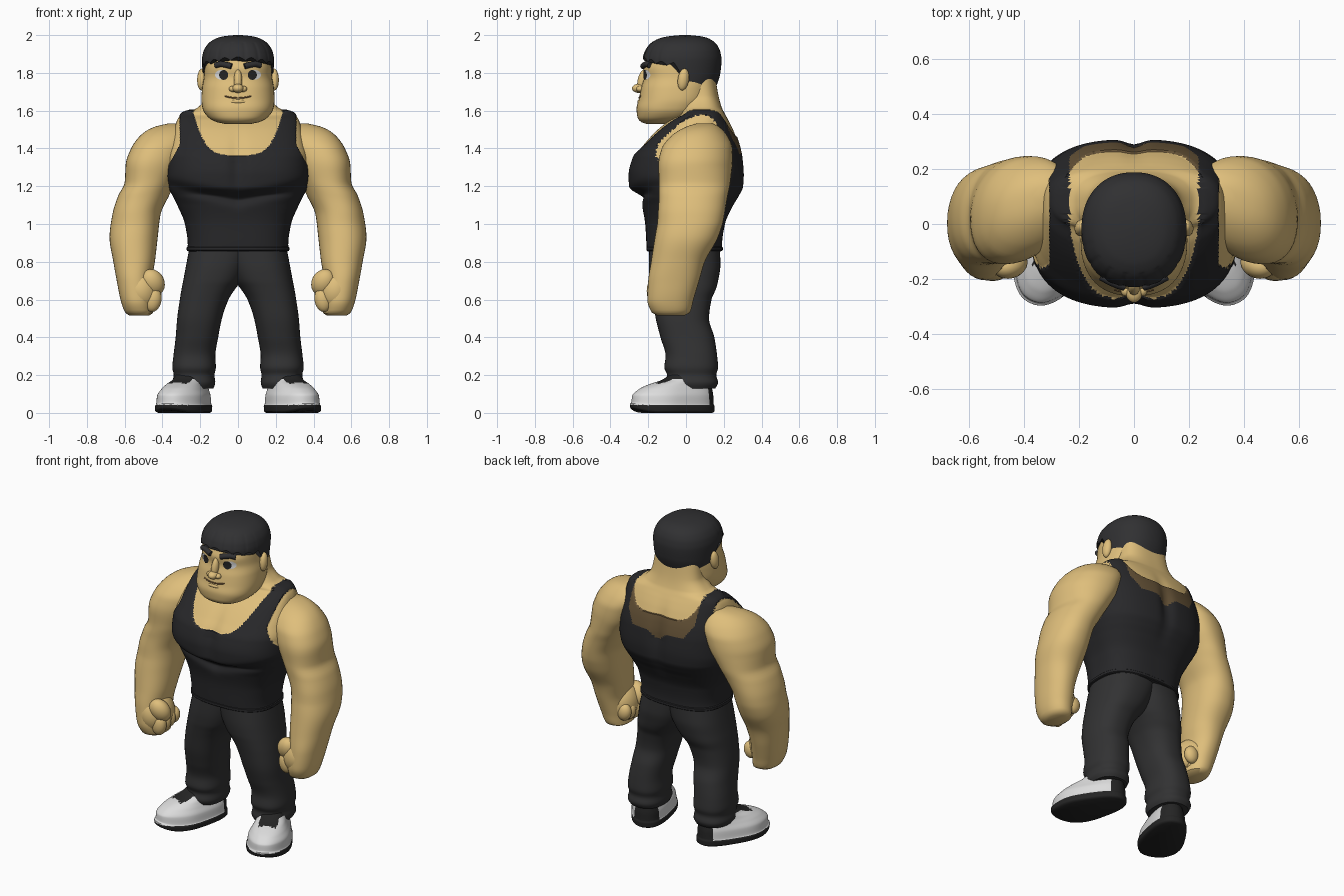
import bpy, bmesh, math
from mathutils import Vector, Matrix

if "Cube" in bpy.data.objects:
    bpy.data.objects.remove(bpy.data.objects["Cube"])


def mat(name, r, g, b):
    m = bpy.data.materials.new(name)
    m.diffuse_color = (r, g, b, 1)
    m.use_nodes = True
    m.node_tree.nodes["Principled BSDF"].inputs["Base Color"].default_value = m.diffuse_color
    return m


SKIN = mat("skin", .74, .52, .2)
SHIRT = mat("shirt black", .021, .021, .023)
PANTS = mat("trouser charcoal", .032, .032, .033)
HAIR = mat("hair black", .03, .03, .032)
WHITE = mat("white", .72, .72, .72)
BROWN = mat("sheer brown", .13, .085, .038)
SOLE = mat("sole black", .018, .018, .018)
LIP = mat("lip brown", .2, .11, .045)


def section(keys, z):
    """Smooth monotone interpolation of section rows (z, x0, x1, y0, y1)."""
    z = min(max(z, keys[0][0]), keys[-1][0])
    i = 0
    while i < len(keys) - 2 and z > keys[i + 1][0]:
        i += 1

    def slope(j, c):
        return (keys[j + 1][c] - keys[j][c]) / (keys[j + 1][0] - keys[j][0])

    def tangent(j, c):
        if j == 0 or j == len(keys) - 1:
            return slope(min(j, len(keys) - 2), c)
        a, b = slope(j - 1, c), slope(j, c)
        return 0 if a * b <= 0 else 2 * a * b / (a + b)
    h = keys[i + 1][0] - keys[i][0]
    t = (z - keys[i][0]) / h
    return [(2*t**3 - 3*t*t + 1) * keys[i][c] + (t**3 - 2*t*t + t) * h * tangent(i, c)
            + (3*t*t - 2*t**3) * keys[i + 1][c] + (t**3 - t*t) * h * tangent(i + 1, c)
            for c in range(1, 5)]


def spow(v, p):
    return math.copysign(abs(v) ** p, v)


def clamp(v):
    return min(1, max(0, v))


def finish(name, bm, mats, rule=None, angle=45):
    bmesh.ops.recalc_face_normals(bm, faces=bm.faces)
    if rule:
        for f in bm.faces:
            f.material_index = rule(f.calc_center_median())
    me = bpy.data.meshes.new(name)
    bm.to_mesh(me)
    bm.free()
    for m in mats:
        me.materials.append(m)
    ob = bpy.data.objects.new(name, me)
    bpy.context.collection.objects.link(ob)
    bpy.ops.object.select_all(action='DESELECT')
    ob.select_set(True)
    bpy.context.view_layer.objects.active = ob
    bpy.ops.object.shade_smooth_by_angle(angle=math.radians(angle))
    return ob


def loft(name, keys, mats, n=40, rows=40, e=2.3, side=1, bottom=None, warp=None,
         rule=None, matrix=None, puff=0):
    """Skin rounded horizontal rings; bottom(angle) may raise the lower rim."""
    keys = sorted(keys)
    bm = bmesh.new()
    rings = []
    levels = [section(keys, keys[0][0] + (keys[-1][0] - keys[0][0]) * r / rows) for r in range(rows + 1)]
    for r in range(rows + 1):
        ring = []
        for k in range(n):
            a = 2 * math.pi * k / n
            lo = bottom(a) if bottom else keys[0][0]
            z = lo + (keys[-1][0] - lo) * r / rows
            x0, x1, y0, y1 = section(keys, z) if bottom else levels[r]
            p = Vector(((x0 + x1) / 2 + (x1 - x0) / 2 * spow(math.cos(a), 2 / e),
                        (y0 + y1) / 2 + (y1 - y0) / 2 * spow(math.sin(a), 2 / e), z))
            if warp:
                p = warp(p)
            ring.append(bm.verts.new((p.x * side, p.y, p.z)))
        rings.append(ring)
    for a, b in zip(rings, rings[1:]):
        for k in range(n):
            bm.faces.new((a[k], a[(k + 1) % n], b[(k + 1) % n], b[k]))
    bm.faces.new(rings[0][::-1])
    bm.faces.new(rings[-1])
    if puff:    # cloth stands slightly proud of the skin
        bmesh.ops.recalc_face_normals(bm, faces=bm.faces)
        bm.normal_update()
        for v in [v for v in bm.verts if all(rule(f.calc_center_median()) for f in v.link_faces)]:
            v.co += v.normal * puff
    ob = finish(name, bm, mats, rule)
    if matrix:
        ob.matrix_world = matrix
    return ob


def blob(name, loc, size, m, rot=(0, 0, 0)):
    bm = bmesh.new()
    bmesh.ops.create_uvsphere(bm, u_segments=24, v_segments=16, radius=1)
    bmesh.ops.scale(bm, vec=size, verts=bm.verts)
    ob = finish(name, bm, [m])
    ob.location, ob.rotation_euler = loc, rot
    return ob


def sym(rows):
    return [(z, -w, w, a, b) for z, w, a, b in rows]


# Torso with neck; the tank top is coloured by neckline and armhole curves
def cloth(c):
    ax = abs(c.x)
    if c.z > 1.22 and ax > .308 + .08 * clamp((1.42 - c.z) / .15) and -.2 < c.y < .2:
        return 0
    if ax > .235:
        return 1
    if c.y < .09:
        return int(c.z < 1.365 + .22 * (ax / .235) ** 4)
    if c.z > 1.465 + .11 * (ax / .235) ** 6:
        return 0
    return 2 if c.z > 1.37 - .055 * max(0, 1 - ax / .07) + 1.5 * max(0, ax - .18) else 1


def cleft(p):
    band = max(0, 1 - abs(p.z - 1.32) / .26)
    p.y *= 1 - .09 * band * math.exp(-(p.x / .04) ** 2)
    if p.y < 0:     # chest underside arches up away from the middle
        p.y += .03 * math.exp(-((p.z - 1.13 - .2 * abs(p.x)) / .03) ** 2)
    return p


torso = sym([(.86, .265, -.2, .185), (.89, .26, -.203, .185), (1, .275, -.21, .2), (1.1, .315, -.23, .245),
             (1.15, .34, -.255, .275), (1.2, .364, -.298, .298), (1.26, .374, -.3, .302),
             (1.35, .374, -.278, .295), (1.42, .362, -.225, .28), (1.5, .338, -.15, .25),
             (1.55, .322, -.085, .225), (1.585, .295, -.03, .205), (1.615, .215, -.03, .19),
             (1.68, .165, -.03, .172), (1.78, .15, -.03, .155)])
loft("torso_and_tank_top", torso, [SKIN, SHIRT, BROWN], 240, 190, 2.7, warp=cleft, rule=cloth, puff=.006)

# Head
head = sym([(1.53, .07, -.21, -.06), (1.54, .115, -.238, -.02), (1.565, .158, -.257, .05),
            (1.61, .187, -.262, .1), (1.66, .194, -.25, .13), (1.72, .19, -.238, .145),
            (1.78, .18, -.222, .16), (1.82, .178, -.226, .17), (1.86, .176, -.212, .175),
            (1.92, .16, -.185, .165), (1.97, .1, -.11, .11)])
HE = 2.35
loft("head", head, [SKIN], 64, 50, HE)


def on_face(x, z, lift=0):
    x0, x1, y0, y1 = section(head, z)
    y = (y0 + y1) / 2 - (y1 - y0) / 2 * (1 - abs(x / x1) ** HE) ** (1 / HE)
    return Vector((x, y - lift, z))


def plate(name, cx, cz, rx, rz, m, lift):
    bm = bmesh.new()
    mid = bm.verts.new(on_face(cx, cz, lift))
    rim = [bm.verts.new(on_face(cx + rx * math.cos(a), cz + rz * math.sin(a), lift))
           for a in [k * math.pi / 12 for k in range(24)]]
    for k in range(24):
        bm.faces.new((mid, rim[k - 1], rim[k]))
    finish(name, bm, [m])


def stroke(name, pts, radius, m, lift=0):
    cu = bpy.data.curves.new(name, 'CURVE')
    cu.dimensions, cu.bevel_depth, cu.bevel_resolution, cu.use_fill_caps = '3D', radius, 3, True
    sp = cu.splines.new('POLY')
    sp.points.add(len(pts) - 1)
    for q, (x, z) in zip(sp.points, pts):
        q.co = (*on_face(x, z, lift), 1)
    cu.materials.append(m)
    bpy.context.collection.objects.link(bpy.data.objects.new(name, cu))


# Hair cap with scalloped fringe, short behind the ears
def hairline(a):
    y = -.015 + .2 * spow(math.sin(a), .85)
    t = clamp((y + .06) / .09)
    fringe = 1.866 - .03 * math.cos(a) ** 2 + .018 * abs(math.sin(a * 9))
    return fringe * (1 - t) + 1.73 * t


def locks(p):   # shallow grooves between strands of the fringe
    a = math.atan2(p.y + .015, p.x)
    if p.y < 0 and p.z < 1.96:
        p.y += .006 * (1 - abs(math.sin(a * 9))) ** 3
    return p


hair = sym([(1.7, .17, -.2, .145), (1.74, .18, -.21, .165), (1.8, .187, -.222, .182), (1.87, .191, -.23, .188),
            (1.91, .184, -.22, .182), (1.95, .162, -.194, .163), (1.98, .122, -.148, .125),
            (1.994, .075, -.09, .08), (2, .02, -.03, .02)])
loft("hair", hair, [HAIR], 144, 40, 2.2, bottom=hairline, warp=locks)

# Nose and mouth
blob("nose_tip", (0, -.25, 1.718), (.03, .036, .024), SKIN)
blob("nose_bridge", (0, -.23, 1.76), (.022, .026, .06), SKIN, (-.22, 0, 0))
stroke("mouth", [(x / 100, 1.667 + 2.2 * (x / 100) ** 2) for x in range(-7, 8)], .004, LIP)
blob("lower_lip", (0, -.246, 1.648), (.045, .012, .011), SKIN)

arm = [(.515, .47, .575, -.15, -.01), (.53, .45, .596, -.18, .02), (.6, .45, .622, -.205, .04),
       (.7, .455, .642, -.2, .07), (.8, .44, .66, -.185, .1), (.93, .425, .68, -.165, .17),
       (1.05, .41, .665, -.145, .208), (1.15, .365, .634, -.135, .228), (1.22, .33, .6, -.135, .24),
       (1.32, .27, .594, -.14, .245), (1.4, .24, .566, -.128, .238), (1.46, .22, .525, -.09, .21),
       (1.5, .23, .475, -.04, .175), (1.52, .26, .425, .0, .15), (1.532, .29, .37, .04, .12)]
leg = [(.13, .13, .335, -.095, .155), (.16, .12, .348, -.11, .17), (.2, .125, .34, -.1, .16),
       (.24, .117, .348, -.115, .17), (.3, .12, .342, -.108, .165), (.4, .105, .33, -.135, .15),
       (.5, .085, .322, -.16, .122), (.6, .05, .308, -.175, .135), (.66, .012, .298, -.185, .16),
       (.7, -.02, .29, -.192, .17), (.78, -.06, .275, -.197, .182), (.87, -.1, .258, -.195, .18)]
shoe = [(0, -.1, .1, -.295, .145), (.01, -.113, .113, -.312, .157), (.035, -.114, .114, -.314, .157),
        (.045, -.109, .109, -.306, .152), (.09, -.104, .104, -.302, .15), (.125, -.09, .09, -.265, .145),
        (.15, -.08, .08, -.21, .14), (.175, -.074, .074, -.13, .135), (.205, -.068, .068, -.085, .125)]


def toe_width(p):
    p.x *= 1 + .18 * math.exp(-((p.y + .16) / .13) ** 2)
    p.z += .02 * max(0, (-p.y - .2) / .11) ** 2 * max(0, 1 - p.z / .1)     # toe spring
    return p


def shoe_paint(c):
    if c.z < .042 or c.y > .105 or c.z > .18:
        return 1
    return int(c.z > .128 and abs(c.x) < .055 and c.y > -.18)


def shoulder_slant(p):  # upper arm turns forward away from the body
    p.y -= .2 * (p.x - .42) * clamp((p.z - 1.0) / .3)
    return p


for s, tag in ((1, "left"), (-1, "right")):
    # Face details
    blob(tag + "_ear", (s * .192, -.014, 1.765), (.024, .03, .058), SKIN, (-.15, 0, s * .2))
    blob(tag + "_nostril", (s * .028, -.243, 1.715), (.02, .02, .016), SKIN)
    plate(tag + "_eye", s * .09, 1.79, .032, .025, WHITE, .004)
    plate(tag + "_iris", s * .076, 1.789, .024, .026, SOLE, .007)
    stroke(tag + "_brow", [(s * .034, 1.835), (s * .06, 1.842), (s * .09, 1.847), (s * .118, 1.84)],
           .016, HAIR, .006)
    # Arm and fist
    loft(tag + "_arm", arm, [SKIN], 40, 70, 2.2, s, warp=shoulder_slant)
    for i in range(4):
        blob(f"{tag}_finger_{i + 1}", (s * .45, -.155 + .046 * i, .6 + .006 * i),
             (.045, .036, .066 - .004 * i), SKIN, (0, s * -.15, 0))
    blob(tag + "_thumb", (s * .452, -.145, .69), (.062, .052, .075), SKIN, (.3, s * .5, 0))
    blob(tag + "_palm", (s * .515, -.09, .645), (.105, .118, .125), SKIN)
    # Trouser leg
    loft(tag + "_trouser_leg", leg, [PANTS], 40, 60, 2.4, s)
    # Shoe, turned outward
    loft(tag + "_shoe", shoe, [WHITE, SOLE], 80, 50, 2.3, s, warp=toe_width, rule=shoe_paint,
         matrix=Matrix.Translation((s * .252, 0, 0)) @ Matrix.Rotation(s * math.radians(23), 4, 'Z'))

# Shirt hem
loft("shirt_hem", sym([(.855, .262, -.2, .185), (.862, .272, -.21, .195), (.876, .272, -.21, .195),
                       (.883, .262, -.2, .185)]), [SHIRT], 64, 8, 2.7)
